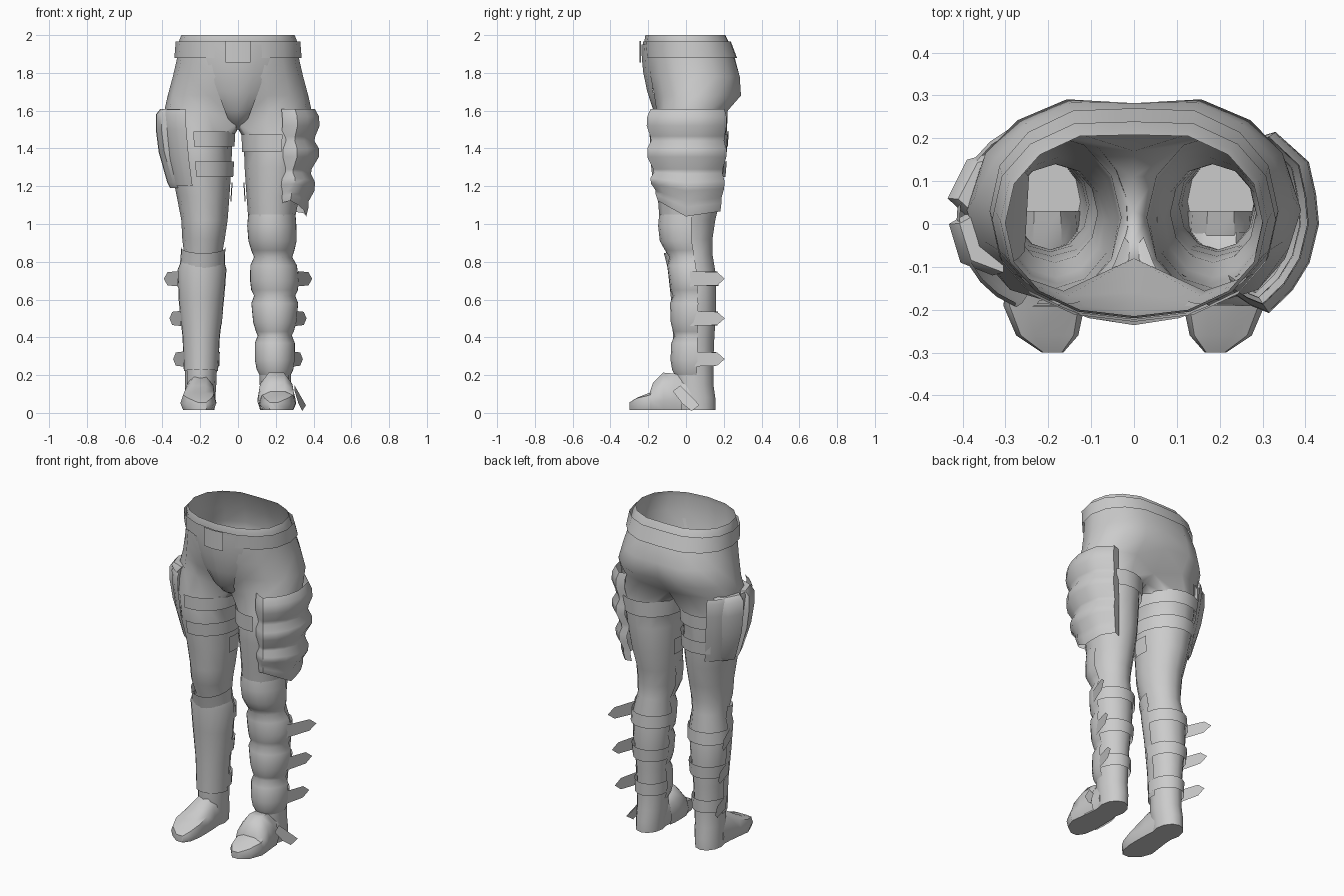
import bpy, bmesh, math

if "Cube" in bpy.data.objects:
    bpy.data.objects.remove(bpy.data.objects["Cube"])

mat = bpy.data.materials.new("grey cloth")
mat.diffuse_color = (0.6, 0.6, 0.6, 1)
mat.use_nodes = True
mat.node_tree.nodes["Principled BSDF"].inputs["Base Color"].default_value = mat.diffuse_color


def make(name, verts, faces, side=1, mirror=False, angle=50, solid=False):
    """Mesh object; side=-1 flips it to the other leg, mirror builds both."""
    if side < 0:
        verts = [(-x, y, z) for x, y, z in verts]
        faces = [f[::-1] for f in faces]
    me = bpy.data.meshes.new(name)
    me.from_pydata(verts, [], faces)
    if solid:
        bm = bmesh.new()
        bm.from_mesh(me)
        bmesh.ops.recalc_face_normals(bm, faces=bm.faces)
        bm.to_mesh(me)
        bm.free()
    me.materials.append(mat)
    ob = bpy.data.objects.new(name, me)
    bpy.context.collection.objects.link(ob)
    if mirror:
        ob.modifiers.new("mirror", 'MIRROR').merge_threshold = 0.002
    bpy.ops.object.select_all(action='DESELECT')
    ob.select_set(True)
    bpy.context.view_layer.objects.active = ob
    bpy.ops.object.shade_smooth_by_angle(angle=math.radians(angle))
    return ob


def grid(rows, closed=False, start=0):
    """Quads joining equal rows; rows run downwards, points anticlockwise."""
    n = len(rows[0])
    return [(start + (r + 1) * n + i, start + (r + 1) * n + (i + 1) % n,
             start + r * n + (i + 1) % n, start + r * n + i)
            for r in range(len(rows) - 1) for i in range(n if closed else n - 1)]


def sheet(name, rows, closed=False, caps=False, **kw):
    faces = grid(rows, closed)
    n, m = len(rows[0]), len(rows)
    if caps:
        faces += [tuple(range(n)), tuple(range((m - 1) * n, m * n))]
    return make(name, [p for r in rows for p in r], faces, solid=caps, **kw)


# Leg cross-sections: height, inner x, outer x, front y, back y
LEG = [(1.6, .02, .395, -.185, .22), (1.45, .03, .375, -.18, .21), (1.3, .035, .355, -.175, .20),
       (1.15, .045, .325, -.15, .185), (1.02, .055, .30, -.14, .155), (.92, .07, .295, -.125, .14),
       (.84, .085, .285, -.09, .14), (.72, .075, .31, -.075, .16), (.55, .09, .30, -.065, .16),
       (.40, .105, .285, -.06, .15), (.28, .11, .28, -.06, .145), (.15, .115, .28, -.06, .145),
       (.08, .12, .28, -.05, .155), (.015, .125, .28, -.05, .155)]


def leg_point(z, deg, off=0.0, dz=0.0):
    """Point on the leg surface at a height; 0 = outside, -90 = front."""
    zz = min(max(z, LEG[-1][0]), LEG[0][0])
    for a, b in zip(LEG, LEG[1:]):
        if a[0] >= zz >= b[0]:
            t = (a[0] - zz) / (a[0] - b[0])
            x0, x1, y0, y1 = [p + (q - p) * t for p, q in zip(a[1:], b[1:])]
            break
    a = math.radians(deg)
    return ((x0 + x1) / 2 + ((x1 - x0) / 2 + off) * math.cos(a),
            (y0 + y1) / 2 + ((y1 - y0) / 2 + off) * math.sin(a), z + dz)


def wrap(name, levels, a0, a1, side, dip=0.0, n=10):
    """Shell round the leg; levels are (height, offset)."""
    degs = [a0 + (a1 - a0) * i / n for i in range(n + 1)]
    return sheet(name, [[leg_point(z, d, o, dip * math.sin(math.radians(d))) for d in degs]
                        for z, o in levels], side=side)


# Hips and trouser legs
def hip_ring(z, rx, y0, y1, cleft=.012):
    ring = []
    for i in range(9):
        a = math.radians(-90 + 22.5 * i)
        s, c = math.sin(a), max(math.cos(a), 0)
        y = (y0 + y1) / 2 + (y1 - y0) / 2 * math.copysign(abs(s) ** .9, s)
        ring.append((0 if i in (0, 8) else rx * c ** .9, y - (cleft if i == 8 else 0), z))
    return ring


hips = [hip_ring(*r) for r in [(2.0, .30, -.215, .22), (1.97, .312, -.22, .235), (1.88, .322, -.215, .27),
                               (1.78, .345, -.205, .302, .02), (1.68, .372, -.185, .308, .035),
                               (1.60, .39, -.17, .235)]]
hips[-2][0] = (0, -.16, 1.68)
hips[-1][0], hips[-1][8] = (0, -.08, 1.54), (0, .17, 1.56)
saddle = [(0, .11, 1.52), (0, .03, 1.505), (0, -.04, 1.515)]
rings = [hips[-1] + saddle]
rings += [[leg_point(r[0], -120 + 30 * i) for i in range(12)] for r in LEG[1:]]
verts = [p for r in hips[:-1] for p in r]
base = len(verts)
verts += [p for r in rings for p in r]
faces = grid(hips) + grid(rings, True, base)
faces.append(tuple(range(len(verts) - 12, len(verts)))[::-1])
make("trousers", verts, faces, mirror=True)

# Belt, buckle and groin panel
sheet("belt", [hip_ring(*r) for r in [(1.965, .33, -.228, .25), (1.88, .337, -.222, .282)]], mirror=True)
panel = []
for z, w, yc, ye in [(1.95, .178, -.236, -.19), (1.88, .17, -.234, -.187), (1.8, .143, -.226, -.185),
                     (1.7, .108, -.205, -.175), (1.6, .07, -.172, -.14), (1.54, .045, -.12, -.09),
                     (1.5, .022, -.05, -.03)]:
    panel.append([(w * t, yc + (ye - yc) * t * t, z) for t in (-1, -.6, 0, .6, 1)])
sheet("groin_panel", panel)
sheet("buckle", [[(x, y, z) for x, y in [(-.065, -.238), (0, -.246), (.065, -.238)]]
                 for z in (1.97, 1.855)])

# Feet, lofted from heel to toe: y, inner x, outer x, top z
FOOT = [(.03, .125, .28, .21), (-.05, .118, .285, .19), (-.12, .115, .295, .145), (-.19, .115, .305, .108),
        (-.26, .13, .275, .08), (-.30, .165, .215, .055)]


def foot_rows(sections, grow=0.0):
    rows = []
    for y, x0, x1, zt in sections:
        c, h = (x0 + x1) / 2, (x1 - x0) / 2 + grow
        prof = [(-.85, .015), (-1, .035 + zt * .15), (-.85, .03 + zt * .6), (-.4, zt + grow),
                (.4, zt + grow), (.85, .03 + zt * .6), (1, .035 + zt * .15), (.85, .015)]
        rows.append([(c + h * u, y, min(z, zt + grow)) for u, z in prof])
    return rows


for side, label in ((1, "right"), (-1, "left")):
    sheet(label + "_foot", foot_rows(FOOT), closed=True, caps=True, side=side)

# Calf straps with loose pointed ends
for side, label in ((1, "right"), (-1, "left")):
    for z, reach in ((.71, .075), (.5, .06), (.285, .055)):
        wrap("calf_strap_" + label, [(z + .038, .012), (z - .038, .012)], -10, 200, side)
        x = leg_point(z, 0, .008)[0]
        make("strap_end_" + label,
             [(x, .02, z - .04), (x + reach * .75, .165, z - .035), (x + reach, .205, z),
              (x + reach * .75, .165, z + .035), (x, .02, z + .04)], [(0, 1, 2, 3, 4)], side=side)

# Segmented greave with knee bulge on one shin
greave = [(1.05, .0), (.99, .012), (.91, .018), (.86, .012), (.825, .0), (.78, .016), (.70, .014),
          (.65, .012), (.62, .0), (.58, .018), (.48, .018), (.43, .008), (.41, .0), (.37, .018),
          (.28, .022), (.23, .014), (.20, .0)]
wrap("segmented_greave", greave, -188, 8, 1)

# Plain shin guard and chevron knee band on the other
wrap("shin_guard", [(.81, .008), (.76, .018), (.6, .012), (.4, .009), (.22, .007)], -185, 5, -1, dip=-.01)
wrap("knee_band", [(.875, .012), (.825, .016), (.79, .012)], -185, 5, -1, dip=.03)

# Instep guard and its loose strap
sheet("instep_guard", foot_rows([(-.02, .12, .285, .185), (-.06, .112, .288, .20), (-.12, .11, .295, .205),
                                 (-.175, .112, .30, .15), (-.19, .12, .30, .105)], .008), side=1)
make("instep_strap", [(.30, -.07, .115), (.32, -.02, .05), (.34, .03, .01), (.36, .07, .04),
                      (.335, .05, .065), (.30, -.03, .145)], [(0, 1, 2, 3, 4, 5)])

# Ribbed thigh armour: outline from front to back, then height and scale of each rib line
outline = [(.235, -.165), (.275, -.192), (.315, -.208), (.37, -.155), (.41, -.09), (.432, .0),
           (.425, .07), (.408, .145), (.33, .215), (.28, .20)]
ribs = [(1.62, .90), (1.58, .985), (1.53, 1.0), (1.475, .91), (1.45, .89), (1.41, .985), (1.365, .985),
        (1.30, .83), (1.275, .82), (1.23, .905), (1.185, .89), (1.13, .77), (1.10, .77), (1.05, .72)]
rows = []
for z, s in ribs:
    row = []
    for i, (x, y) in enumerate(outline):
        low = max(0, 1.3 - z) * 4
        lift = .08 * low * max(0, -y) / .2 + .025 * low * max(0, y) / .2
        row.append((.18 + (x - .18) * s, y * (s if y < 0 else .45 + .55 * s), z + lift - .01))
    rows.append(row)
sheet("ribbed_thigh_armour", rows, side=1)

# Holster with two ridges on its backing panel
hol = [(.33, -.12), (.405, -.09), (.432, .0), (.395, .022), (.435, .06), (.39, .15), (.32, .17)]
rows = [[(x - dx, .02 + (y - .02) * s, z) for x, y in hol]
        for z, dx, s in [(1.19, .075, .6), (1.22, .06, .72), (1.38, .015, .9), (1.5, 0, 1), (1.58, 0, 1), (1.61, .025, .95)]]
sheet("holster", rows, closed=True, caps=True, side=-1)
wrap("holster_backing", [(1.605, .012), (1.58, .022), (1.5, .025), (1.35, .02), (1.2, .006)], -70, 65, -1)

# Thigh straps
for z in (1.45, 1.29):
    wrap("thigh_strap_left", [(z + .04, .014), (z - .04, .014)], -305, -80, -1, n=12)
wrap("thigh_strap_right", [(1.475, .012), (1.38, .012)], -300, -80, 1, n=12)

# Small buckles on the inner thighs
for side, label in ((1, "right"), (-1, "left")):
    wrap("thigh_buckle_" + label, [(1.22, .012), (1.12, .012)], -195, -165, side, n=2)
